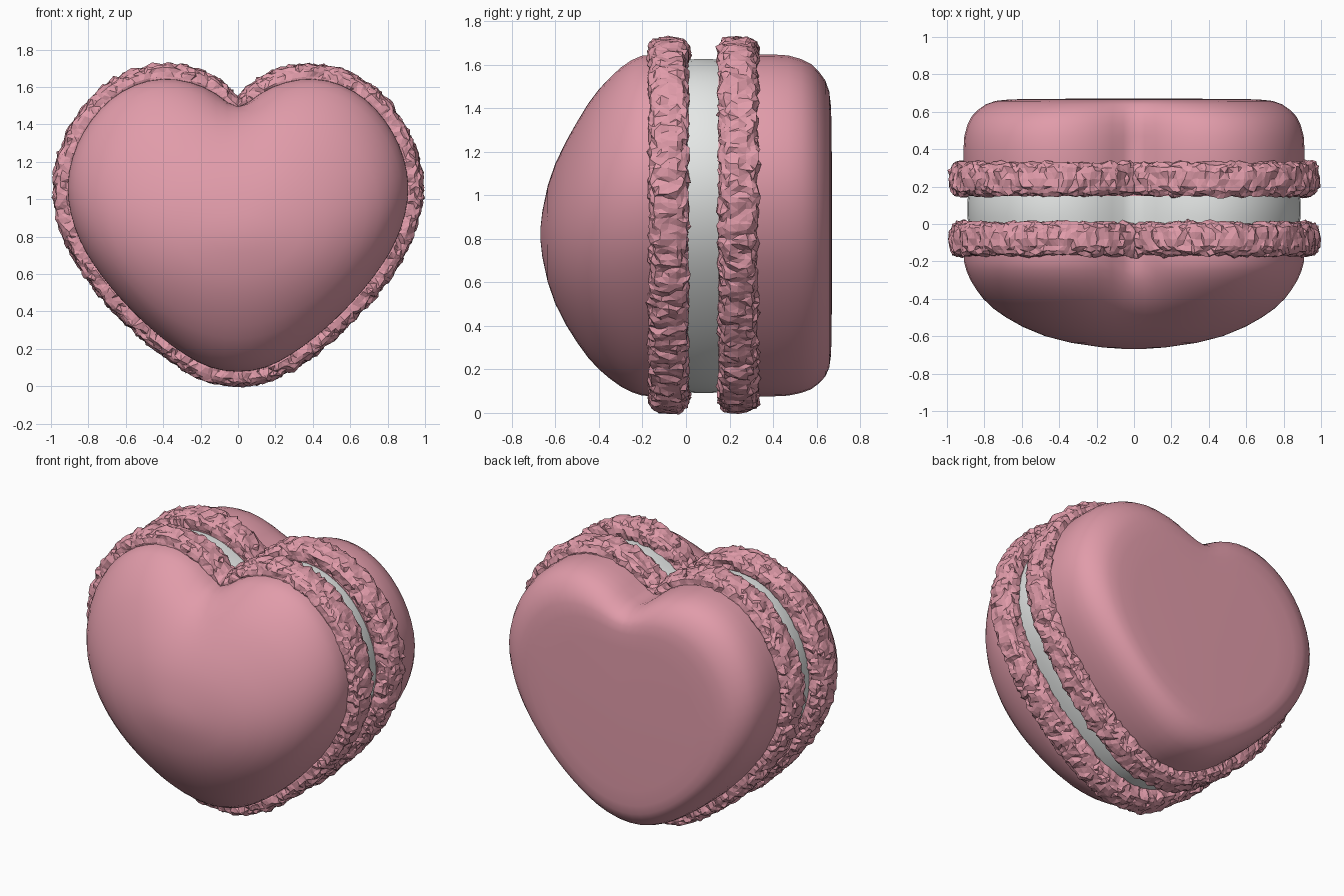
import bpy, bmesh, math, random
from mathutils import Vector, noise

random.seed(4)
if "Cube" in bpy.data.objects:
    bpy.data.objects.remove(bpy.data.objects["Cube"], do_unlink=True)

CENTRE = Vector((0, 0.82))
# Half of the heart outline, from the cleft round to the tip (x, z)
HALF = [Vector(p) for p in (
    (0, 1.47), (0.09, 1.55), (0.22, 1.62), (0.4, 1.65), (0.58, 1.605),
    (0.74, 1.485), (0.865, 1.29), (0.915, 1.06), (0.865, 0.82), (0.745, 0.61),
    (0.565, 0.4), (0.36, 0.22), (0.16, 0.1), (0, 0.074))]


def material(name, colour):
    mat = bpy.data.materials.new(name)
    mat.use_nodes = True
    mat.diffuse_color = (*colour, 1)
    mat.node_tree.nodes["Principled BSDF"].inputs["Base Color"].default_value = (*colour, 1)
    return mat


pink = material("rose pink", (0.75, 0.33, 0.4))
cream = material("pale cream", (0.8, 0.82, 0.81))


def heart(count):
    """Evenly spaced points round the whole heart, starting at the cleft."""
    pts = [2 * HALF[0] - HALF[1]] + HALF + [Vector((-HALF[-2].x, HALF[-2].y))]
    dense = []
    for a, b, c, d in zip(pts, pts[1:], pts[2:], pts[3:]):
        for i in range(20):
            t = i / 20
            dense.append(0.5 * (2 * b + (c - a) * t + (2 * a - 5 * b + 4 * c - d) * t * t
                                + (3 * b - a - 3 * c + d) * t ** 3))
    dense.append(HALF[-1])
    dense += [Vector((-p.x, p.y)) for p in reversed(dense[:-1])]
    lengths = [0]
    for a, b in zip(dense, dense[1:]):
        lengths.append(lengths[-1] + (b - a).length)
    out, k = [], 0
    for i in range(count):
        want = lengths[-1] * i / count
        while lengths[k + 1] < want:
            k += 1
        t = (want - lengths[k]) / (lengths[k + 1] - lengths[k])
        out.append(dense[k].lerp(dense[k + 1], t))
    return out


def finish(name, bm, mat):
    bmesh.ops.recalc_face_normals(bm, faces=bm.faces)
    mesh = bpy.data.meshes.new(name)
    bm.to_mesh(mesh)
    bm.free()
    mesh.materials.append(mat)
    obj = bpy.data.objects.new(name, mesh)
    bpy.context.collection.objects.link(obj)
    return obj


def bridge(bm, a, b):
    for i in range(len(a)):
        j = (i + 1) % len(a)
        bm.faces.new((a[i], a[j], b[j], b[i]))


def loft(name, profile, mat, width=0.95, hub_step=0.0):
    """Stack heart rings given as (scale, y); they grow rounder as they shrink."""
    bm = bmesh.new()
    rings = []
    for scale, y in profile:
        points = heart(72)
        # soften the cleft towards the face of the shell
        for _ in range(1 + round(26 * (1 - scale))):
            points = [(points[i - 1] + 2 * p + points[(i + 1) % len(points)]) / 4
                      for i, p in enumerate(points)]
        ring = []
        for p in points:
            d = p - CENTRE
            u = d.normalized()
            oval = Vector((width * u.x, 0.82 * u.y))
            q = CENTRE + d.lerp(oval, max(0, 1 - scale)) * scale
            ring.append(bm.verts.new((q.x, y, q.y)))
        rings.append(ring)
    for a, b in zip(rings, rings[1:]):
        bridge(bm, a, b)
    for ring, y in ((rings[0], profile[0][1]), (rings[-1], profile[-1][1] + hub_step)):
        hub = bm.verts.new((CENTRE.x, y, CENTRE.y))
        for i in range(len(ring)):
            bm.faces.new((ring[i], ring[(i + 1) % len(ring)], hub))
    obj = finish(name, bm, mat)
    bpy.ops.object.select_all(action="DESELECT")
    obj.select_set(True)
    bpy.context.view_layer.objects.active = obj
    bpy.ops.object.shade_smooth_by_angle(angle=math.radians(50))


def ruffle(name, y_mid, seed):
    """Crumpled tube following the heart outline."""
    path = heart(240)
    sides = 20
    bm = bmesh.new()
    rings = []
    for i, p in enumerate(path):
        along = (path[(i + 1) % len(path)] - path[i - 1]).normalized()
        out = Vector((-along.y, along.x))
        # the rim sits lower inside the cleft
        cleft = math.exp(-(p.x / 0.1) ** 2) if p.y > 1 else 0
        middle = p + out * (0.005 - 0.02 * cleft)
        ring = []
        for k in range(sides):
            a = math.tau * k / sides
            c, s = math.cos(a), math.sin(a)
            # slightly squared section
            r, w = (math.copysign(abs(v) ** 0.75, v) for v in (c, s))
            base = Vector((p.x + out.x * c * 0.1, y_mid + s * 0.1, p.y + out.y * c * 0.1))
            n = noise.noise(base * 20 + Vector((seed, 0, 0)))
            # calmer on the inner side
            bump = (0.02 * n + random.uniform(-0.006, 0.006)) * min(1, 0.8 + 0.5 * c)
            q = middle + out * r * (0.067 + bump) + along * random.uniform(-0.009, 0.009)
            ring.append(bm.verts.new((
                q.x, y_mid + w * (0.09 + bump) + random.uniform(-0.005, 0.005), q.y)))
        rings.append(ring)
    for i, ring in enumerate(rings):
        bridge(bm, rings[i - 1], ring)
    bmesh.ops.triangulate(bm, faces=bm.faces)
    finish(name, bm, pink)


# Domed front shell
loft("front_shell", [(0.98, 0.0), (1, -0.1), (0.995, -0.2), (0.975, -0.25), (0.94, -0.3),
                     (0.89, -0.35), (0.83, -0.4), (0.755, -0.45), (0.66, -0.5),
                     (0.55, -0.55), (0.415, -0.6), (0.28, -0.635), (0.13, -0.66),
                     (0.04, -0.668)], pink, width=1.35)

# Flat-backed rear shell
loft("back_shell", [(0.98, 0.15), (1, 0.25), (1, 0.4), (0.995, 0.47), (0.98, 0.53),
                    (0.955, 0.575), (0.92, 0.61), (0.875, 0.64), (0.82, 0.658),
                    (0.74, 0.666), (0.6, 0.669)], pink, hub_step=0.002)

# Cream filling between the shells
loft("filling", [(0.97, -0.03), (0.98, 0.04), (0.98, 0.12), (0.97, 0.19)], cream)

# Crumpled rims
ruffle("front_ruffle", -0.08, 0)
ruffle("back_ruffle", 0.24, 9)
